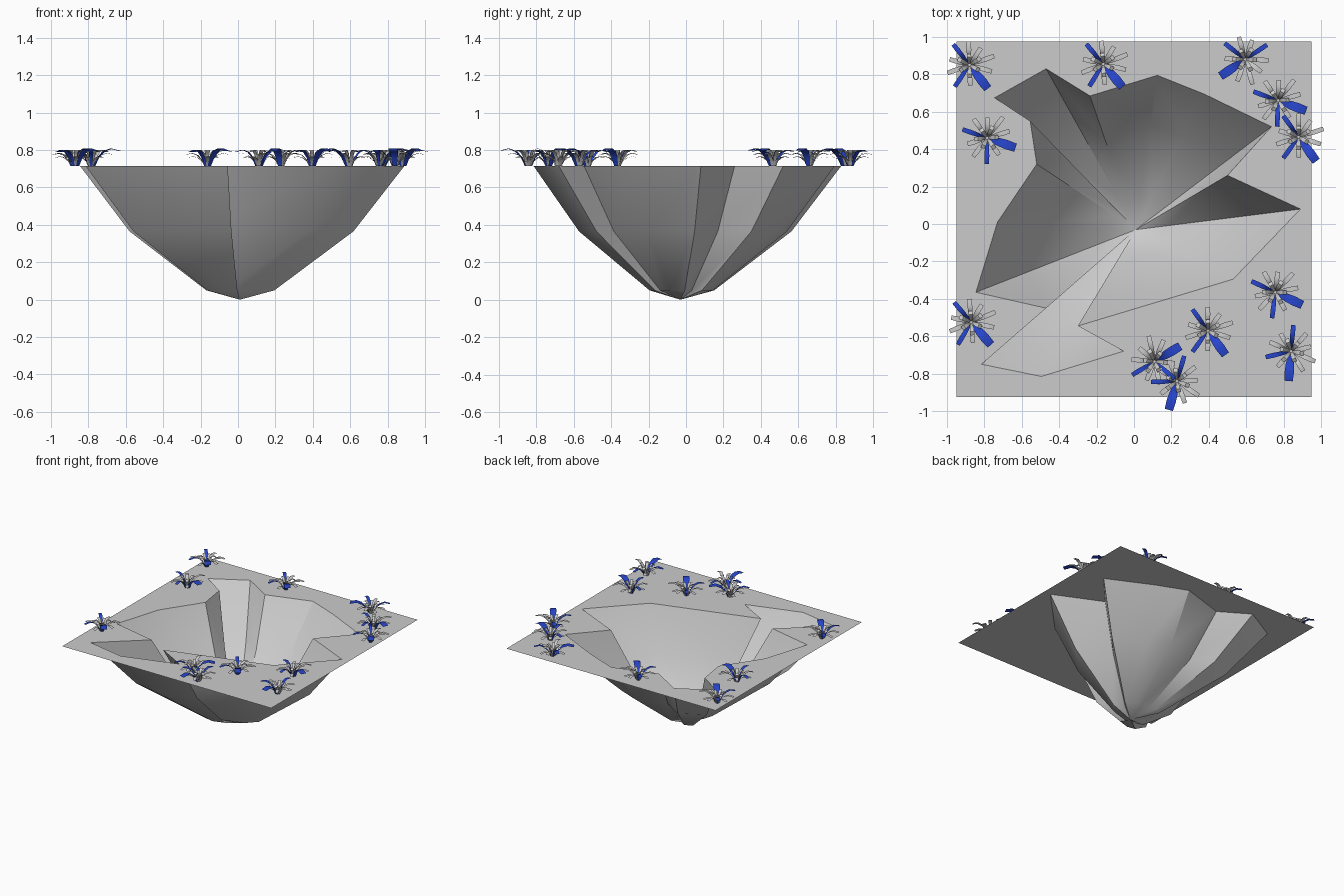
import bpy, bmesh, math
from mathutils import Vector

if "Cube" in bpy.data.objects:
    bpy.data.objects.remove(bpy.data.objects["Cube"])

TOP = 0.715
CENTRE = Vector((0.01, -0.03))
# jagged rim of the crater, seen from above
RIM = [(0.735, 0.52), (0.5, 0.26), (0.89, 0.08), (0.53, -0.295), (-0.3, -0.545),
       (-0.055, -0.68), (-0.495, -0.815), (-0.815, -0.75), (-0.47, -0.45),
       (-0.845, -0.365), (-0.73, 0.01), (-0.52, 0.32), (-0.555, 0.55),
       (-0.745, 0.675), (-0.47, 0.83), (-0.235, 0.685), (0.125, 0.795),
       (0.375, 0.695)]


def make_object(name, bm, mats=()):
    mesh = bpy.data.meshes.new(name)
    bm.to_mesh(mesh)
    bm.free()
    ob = bpy.data.objects.new(name, mesh)
    bpy.context.collection.objects.link(ob)
    for m in mats:
        mesh.materials.append(m)
    return ob


def smooth(ob, angle):
    bpy.ops.object.select_all(action='DESELECT')
    ob.select_set(True)
    bpy.context.view_layer.objects.active = ob
    bpy.ops.object.shade_smooth_by_angle(angle=math.radians(angle))


def loop_edges(bm, pts, z):
    vs = [bm.verts.new((x, y, z)) for x, y in pts]
    return [bm.edges.new((vs[i - 1], vs[i])) for i in range(len(vs))]


# ground sheet with the crater opening cut out
bm = bmesh.new()
edges = loop_edges(bm, [(-0.95, -0.925), (0.95, -0.925), (0.95, 0.975), (-0.95, 0.975)], TOP)
edges += loop_edges(bm, RIM, TOP)
bmesh.ops.triangle_fill(bm, edges=edges, use_beauty=True, normal=(0, 0, 1))
make_object("ground", bm)

# crater bowl: the rim shrinking in rings to a point
bm = bmesh.new()
rings = []
for scale, z in ((1, TOP), (0.69, 0.365), (0.21, 0.05)):
    ring = []
    for p in RIM:
        q = CENTRE + (Vector(p) - CENTRE) * scale
        ring.append(bm.verts.new((q.x, q.y, z)))
    rings.append(ring)
apex = bm.verts.new((CENTRE.x, CENTRE.y, 0))
n = len(RIM)
for i in range(n):
    j = (i + 1) % n
    for a, b in zip(rings, rings[1:]):
        bm.faces.new((a[i], b[i], b[j], a[j]))
    bm.faces.new((rings[-1][i], apex, rings[-1][j]))
smooth(make_object("crater_bowl", bm), 30)

# plant tufts: arching strap leaves, a few of them blue
grey = bpy.data.materials.new("leaf_grey")
grey.diffuse_color = (0.6, 0.6, 0.6, 1)
grey.use_nodes = True
grey.node_tree.nodes["Principled BSDF"].inputs["Base Color"].default_value = grey.diffuse_color
blue = bpy.data.materials.new("leaf_blue")
blue.diffuse_color = (0.02, 0.06, 0.6, 1)
blue.use_nodes = True
blue.node_tree.nodes["Principled BSDF"].inputs["Base Color"].default_value = blue.diffuse_color


def leaf(bm, angle, reach, height, width, mat):
    d = Vector((math.cos(angle), math.sin(angle), 0))
    s = Vector((-d.y, d.x, 0))
    rows = []
    for r, h, w in ((0.12, 0, 0.45), (0.25, 0.5, 0.7), (0.45, 0.85, 0.9), (0.7, 1, 1), (1, 0.88, 0.9)):
        c = d * reach * r + Vector((0, 0, height * h))
        rows.append([bm.verts.new(c + s * width * w * k) for k in (-0.5, 0.5)])
    for a, b in zip(rows, rows[1:]):
        bm.faces.new((a[0], b[0], b[1], a[1])).material_index = mat


# x, y and heading of each tuft
TUFTS = [(-0.88, 0.85, -52), (-0.165, 0.855, -50), (0.595, 0.88, -146), (0.77, 0.66, -20),
         (0.88, 0.465, -54), (-0.785, 0.46, -19), (-0.87, -0.525, -49), (0.755, -0.365, -25),
         (0.395, -0.57, -54), (0.11, -0.735, 31), (0.23, -0.84, -106), (0.84, -0.68, -95)]
for k, (x, y, heading) in enumerate(TUFTS):
    bm = bmesh.new()
    leaf(bm, 0, 0.16, 0.092, 0.05, 1)
    for i in range(1, 10):
        leaf(bm, math.tau * i / 10, 0.11 + 0.015 * (i % 3), 0.05 + 0.018 * (i % 3),
             0.026, 1 if i in (5, 8) else 0)
    for i in range(6):
        leaf(bm, math.tau * (i + 0.4) / 6, 0.06 + 0.01 * (i % 2), 0.085, 0.024, 0)
    ob = make_object(f"plant_tuft_{k + 1}", bm, (grey, blue))
    ob.location = (x, y, TOP)
    ob.rotation_euler.z = math.radians(heading)
    smooth(ob, 60)
